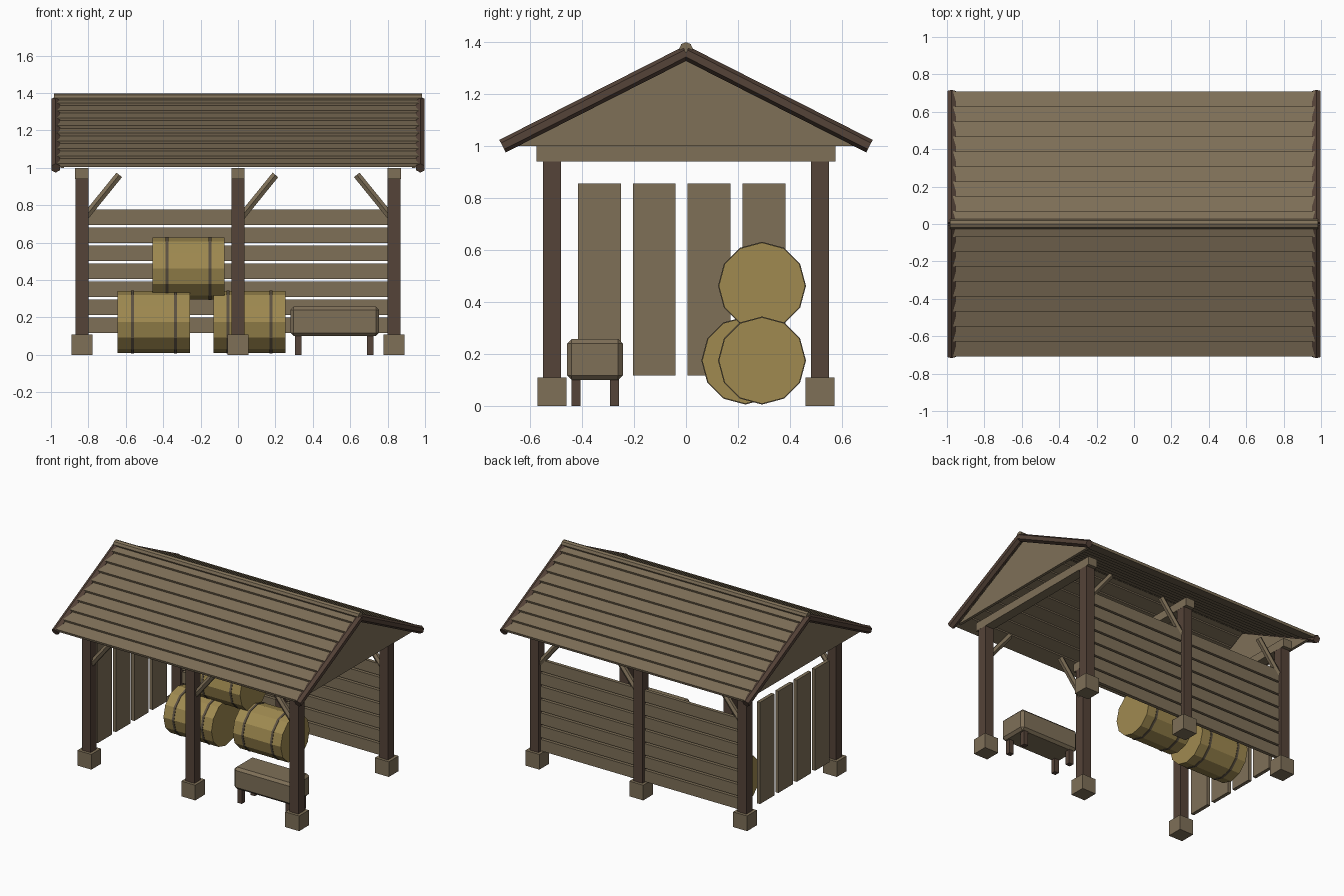
import bpy, bmesh
from math import sin, cos, atan, hypot
from mathutils import Vector, Matrix

if "Cube" in bpy.data.objects:
    bpy.data.objects.remove(bpy.data.objects["Cube"], do_unlink=True)


def material(name, rgb):
    m = bpy.data.materials.new(name)
    m.use_nodes = True
    m.diffuse_color = (*rgb, 1)
    m.node_tree.nodes["Principled BSDF"].inputs["Base Color"].default_value = (*rgb, 1)
    return m


WOOD = material("weathered wood", (0.21, 0.16, 0.097))
DARK = material("dark timber", (0.09, 0.056, 0.04))
STRAW = material("golden barrel wood", (0.35, 0.255, 0.081))
BAND = material("barrel band", (0.11, 0.085, 0.055))


def finish(name, bm, mat):
    mesh = bpy.data.meshes.new(name)
    bm.to_mesh(mesh)
    bm.free()
    mesh.materials.append(mat)
    ob = bpy.data.objects.new(name, mesh)
    bpy.context.collection.objects.link(ob)
    return ob


def box(name, center, size, mat, tilt=0, bevel=0):
    bm = bmesh.new()
    bmesh.ops.create_cube(bm, size=1, matrix=Matrix.Diagonal((*size, 1)))
    if bevel:
        bmesh.ops.bevel(bm, geom=bm.edges[:], offset=bevel, segments=1, affect='EDGES')
    bm.transform(Matrix.Translation(center) @ Matrix.Rotation(tilt, 4, 'X'))
    return finish(name, bm, mat)


def rod(name, a, b, r, sides, mat, up):
    # straight prism from a to b with one corner pointing along up
    a, b = Vector(a), Vector(b)
    z = (b - a).normalized()
    y = Vector(up)
    y = (y - z * y.dot(z)).normalized()
    m = Matrix((y.cross(z), y, z)).transposed().to_4x4()
    bm = bmesh.new()
    bmesh.ops.create_cone(bm, cap_ends=True, segments=sides, radius1=r, radius2=r,
                          depth=(b - a).length)
    bm.transform(Matrix.Translation((a + b) / 2) @ m)
    return finish(name, bm, mat)


# Posts, footings, diagonal braces
POST_X, POST_Y = 0.835, 0.515
for side, y in (("front", -POST_Y), ("back", POST_Y)):
    for where, x, lean in (("right", -POST_X, 1), ("middle", 0, 1), ("left", POST_X, -1)):
        name = f"{side}_{where}"
        box(name + "_footing", (x, y, 0.055), (0.112, 0.112, 0.11), WOOD)
        box(name + "_post", (x, y, 0.5), (0.07, 0.07, 0.89), DARK)
        rod(name + "_brace", (x + lean * 0.02, y, 0.74), (x + lean * 0.2, y, 0.962),
            0.022, 6, WOOD, (0, 1, 0))

# Tie beams across the posts
for where, x in (("right", -POST_X), ("middle", 0), ("left", POST_X)):
    box(where + "_tie_beam", (x, 0, 0.97), (0.071, 1.15, 0.06), WOOD)

# Back wall boards and end wall slats
for i in range(7):
    box(f"back_wall_board_{i + 1}", (0, POST_Y, 0.157 + i * 0.0963), (1.62, 0.025, 0.083), WOOD)
for i in range(4):
    box(f"end_wall_slat_{i + 1}", (-0.85, -0.333 + i * 0.211, 0.486), (0.025, 0.165, 0.738), WOOD)

# Roof: overlapping boards on both slopes
RIDGE_Z, SLOPE = 1.356, 0.507
ang = atan(SLOPE)
flat = ang - 0.165
thick, lift = 0.018, 0.023
for s, side in ((-1, "front"), (1, "back")):
    for i in range(9):
        y = 0.698 - i * 0.08
        length = min(0.11, y / cos(flat))
        # outer top corner of the board, then its middle
        cy = y + lift * sin(ang)
        cz = RIDGE_Z - SLOPE * y + lift * cos(ang)
        my = cy - cos(flat) * length / 2 - sin(flat) * thick / 2
        mz = cz + sin(flat) * length / 2 - cos(flat) * thick / 2
        box(f"{side}_roof_board_{i + 1}", (0, s * my, mz), (1.94, length, thick), WOOD, -s * flat)
    # Rake poles along the gable edges
    for x, end in ((-0.975, "right"), (0.975, "left")):
        rod(f"{side}_{end}_rake_pole", (x, 0, RIDGE_Z),
            (x, s * 0.705, RIDGE_Z - SLOPE * 0.705), 0.027, 6, DARK, (0, 0, 1))
rod("ridge_pole", (-0.985, 0, 1.372), (0.985, 0, 1.372), 0.026, 8, WOOD, (0, 0, 1))

# Gable panels
for x, end in ((-0.94, "right"), (0.94, "left")):
    bm = bmesh.new()
    tri = [bm.verts.new((x - 0.01, y, z)) for y, z in ((-0.66, 1), (0.66, 1), (0, 1.338))]
    face = bm.faces.new(tri)
    out = bmesh.ops.extrude_face_region(bm, geom=[face])["geom"]
    bmesh.ops.translate(bm, vec=(0.02, 0, 0),
                        verts=[v for v in out if isinstance(v, bmesh.types.BMVert)])
    bmesh.ops.recalc_face_normals(bm, faces=bm.faces[:])
    finish(end + "_gable_panel", bm, WOOD)

# Barrels with two bands each
for name, x, y, z in (("right_barrel", -0.45, 0.228, 0.175),
                      ("left_barrel", 0.062, 0.292, 0.175),
                      ("top_barrel", -0.265, 0.292, 0.462)):
    rod(name, (x - 0.193, y, z), (x + 0.193, y, z), 0.166, 12, STRAW, (0, 0, 1))
    for i, d in enumerate((-0.115, 0.115)):
        rod(f"{name}_band_{i + 1}", (x + d - 0.008, y, z), (x + d + 0.008, y, z),
            0.169, 12, BAND, (0, 0, 1))

# Chest on legs
box("chest", (0.517, -0.35, 0.179), (0.475, 0.215, 0.158), WOOD, bevel=0.018)
for x in (0.322, 0.708):
    for y in (-0.423, -0.275):
        box("chest_leg", (x, y, 0.055), (0.035, 0.035, 0.11), DARK)
